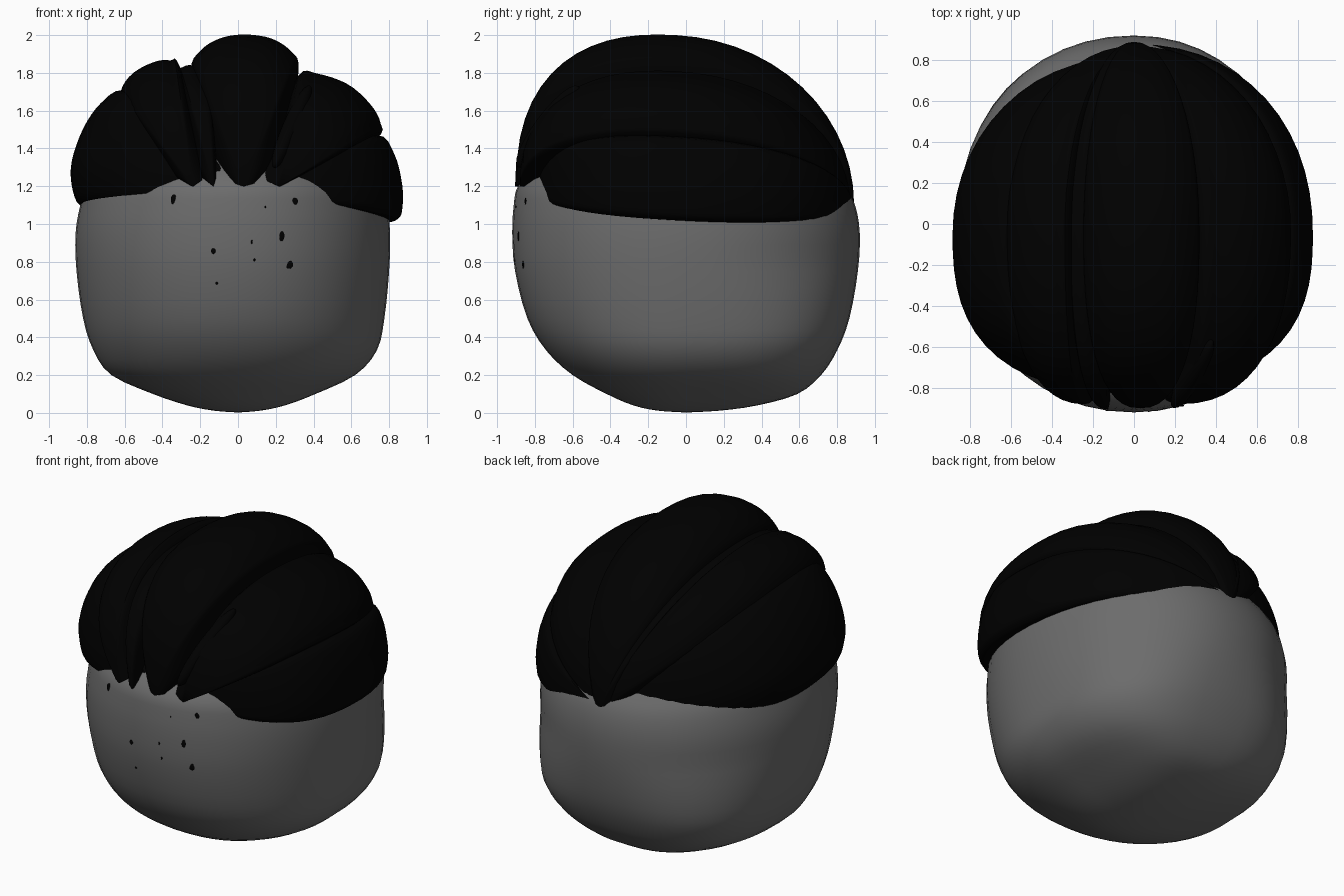
import bpy, bmesh, math
from mathutils import Vector

if "Cube" in bpy.data.objects:
    bpy.data.objects.remove(bpy.data.objects["Cube"])


def material(name, v):
    m = bpy.data.materials.new(name)
    m.diffuse_color = (v, v, v, 1)
    m.use_nodes = True
    m.node_tree.nodes["Principled BSDF"].inputs["Base Color"].default_value = m.diffuse_color
    return m


black = material("black", 0.0)
grey = material("dark_grey", 0.15)


def loft(name, rings, mat):
    """Skin closed rings of points into a smooth solid."""
    bm = bmesh.new()
    loops = [[bm.verts.new(p) for p in r] for r in rings]
    n = len(rings[0])
    for a, b in zip(loops, loops[1:]):
        for i in range(n):
            j = (i + 1) % n
            bm.faces.new((a[i], a[j], b[j], b[i]))
    bmesh.ops.remove_doubles(bm, verts=bm.verts, dist=0.0005)
    bmesh.ops.recalc_face_normals(bm, faces=bm.faces)
    me = bpy.data.meshes.new(name)
    bm.to_mesh(me)
    bm.free()
    ob = bpy.data.objects.new(name, me)
    bpy.context.collection.objects.link(ob)
    me.materials.append(mat)
    bpy.ops.object.select_all(action='DESELECT')
    ob.select_set(True)
    bpy.context.view_layer.objects.active = ob
    bpy.ops.object.shade_smooth_by_angle(angle=math.radians(50))
    return ob


def smooth_path(pts, steps):
    """Catmull-Rom curve through the points."""
    P = [Vector(p) for p in pts]
    P = [2 * P[0] - P[1]] + P + [2 * P[-1] - P[-2]]
    out = []
    for a, b, c, d in zip(P, P[1:], P[2:], P[3:]):
        for k in range(steps):
            t = k / steps
            out.append(0.5 * (2 * b + (c - a) * t + (2 * a - 5 * b + 4 * c - d) * t * t
                              + (3 * b - a - 3 * c + d) * t ** 3))
    return out + [P[-2]]


# Head: height, then left, right, front and back reach
LEVELS = [
    (0.002, 0.0, 0.0, 0.0, 0.0), (0.012, 0.13, 0.12, 0.15, 0.18),
    (0.04, 0.27, 0.25, 0.28, 0.38), (0.10, 0.45, 0.41, 0.42, 0.59),
    (0.20, 0.67, 0.62, 0.60, 0.715), (0.33, 0.765, 0.735, 0.74, 0.80),
    (0.50, 0.82, 0.775, 0.84, 0.865), (0.75, 0.855, 0.80, 0.905, 0.91),
    (0.95, 0.86, 0.805, 0.92, 0.92), (1.10, 0.835, 0.79, 0.912, 0.895),
    (1.20, 0.80, 0.76, 0.89, 0.84), (1.30, 0.72, 0.68, 0.80, 0.75),
    (1.45, 0.48, 0.46, 0.58, 0.54), (1.55, 0.22, 0.22, 0.30, 0.28),
    (1.58, 0.0, 0.0, 0.0, 0.0)]


def head_ring(level):
    z, l, r, f, b = level
    low = min(1, max(0, (0.8 - z) / 0.4))
    ring = []
    for i in range(48):
        a = 2 * math.pi * i / 48
        c, s = math.cos(a), math.sin(a)
        e = 2 / (2.1 + (0.5 * low if s > 0 else 0))    # squarer low at the back
        x = abs(c) ** e * (r if c > 0 else -l)
        y = abs(s) ** e * (b if s > 0 else -f)
        ring.append((x, y, z))
    return ring


dense = smooth_path([Vector(v) for v in LEVELS], 3)
head = loft("head", [head_ring([v[0]] + [max(0, q) for q in v[1:]]) for v in dense], grey)


# Hair locks: front-view outline swept front to back, shrinking to a point at each end;
# the front point sits at x = tip, the back points meet near the middle
def lock(name, outline, front=-0.9, back=0.89, ef=2.6, eb=2.05, tip=0.0):
    pts = smooth_path(outline, 4)
    rings, n = [], 28
    mid = -0.05
    for k in range(n + 1):
        u = -math.cos(math.pi * k / n)
        e = ef if u < 0 else eb
        s = max(0.0, 1 - abs(u) ** e) ** (1 / e)
        y = mid + (u * (mid - front) if u < 0 else u * (back - mid))
        pz = 1.15 - 0.055 * y
        t = tip if u < 0 else tip * max(0, 1 - 3 * u)
        ring = [(t, y, pz)]
        ring += [(t + (p[0] - t) * s, y, pz + (p[1] - 1.15) * s) for p in pts]
        rings.append(ring)
    return loft(name, rings, black)


lock("hair_center", [(-.12, 1.2), (-.2, 1.45), (-.25, 1.8), (-.2, 1.91), (-.1, 1.975),
                     (.03, 1.997), (.18, 1.975), (.29, 1.9), (.32, 1.81), (.28, 1.45),
                     (.2, 1.2)], tip=0.03, ef=2.4)
lock("hair_inner_left", [(-.25, 1.25), (-.31, 1.75), (-.29, 1.825), (-.22, 1.825),
                         (-.14, 1.74), (-.1, 1.25)], front=-0.905, tip=-0.13, ef=2.4)
lock("hair_left", [(-.4, 1.25), (-.6, 1.6), (-.62, 1.7), (-.56, 1.79), (-.45, 1.85),
                   (-.36, 1.86), (-.3, 1.81), (-.1, 1.25)], front=-0.88, back=0.87,
     tip=-0.24, ef=2.3)
lock("hair_outer_left", [(-.5, 1.14), (-.76, 1.14), (-.84, 1.1), (-.88, 1.2), (-.88, 1.33),
                         (-.82, 1.5), (-.73, 1.63), (-.62, 1.7), (-.5, 1.6), (-.2, 1.4)],
     front=-0.82, back=0.83)
lock("hair_right", [(0, 1.25), (.2, 1.5), (.32, 1.78), (.42, 1.79), (.58, 1.735), (.7, 1.63),
                    (.755, 1.53), (.73, 1.45), (.4, 1.25)], front=-0.88, back=0.87,
     tip=0.22, ef=2.3)
lock("hair_outer_right", [(.5, 1.32), (.74, 1.46), (.83, 1.36), (.87, 1.2), (.87, 1.08),
                          (.85, 1.03), (.78, 1.02), (.5, 1.08)],
     front=-0.80, back=0.88, eb=2.15)


# Ellipsoid helper for the small tuft and the face spots
def blob(name, loc, size, axis, segs=12):
    rings = []
    rot = Vector((0, 0, 1)).rotation_difference(Vector(axis)).to_matrix()
    for i in range(segs + 1):
        t = math.pi * i / segs
        rings.append([Vector(loc) + rot @ Vector((
            size[0] * math.sin(t) * math.cos(2 * math.pi * j / segs),
            size[1] * math.sin(t) * math.sin(2 * math.pi * j / segs),
            size[2] * math.cos(t))) for j in range(segs)])
    return loft(name, rings, black)


# Small front tuft lying on the right lock
a, b = Vector((.19, -.87, 1.29)), Vector((.38, -.55, 1.72))
blob("hair_tuft", (a + b) / 2 + Vector((0, -.02, .01)), (0.05, 0.07, (b - a).length / 2), b - a)

# Dark flecks on the face: x, z, half width, half height
for i, (x, z, w, h) in enumerate([
        (-.34, 1.13, .016, .026), (.30, 1.12, .018, .018), (.23, .935, .016, .026),
        (-.13, .857, .013, .015), (.27, .785, .022, .022), (-.113, .687, .007, .007),
        (.073, .905, .005, .01), (.087, .81, .005, .008), (.145, 1.09, .004, .005)]):
    hit, loc, nor, _ = head.ray_cast((x, -3, z), (0, 1, 0))
    if hit:
        blob("face_spot_%d" % i, loc, (w, 0.005, h), (0.1, 0, 1), 8)
